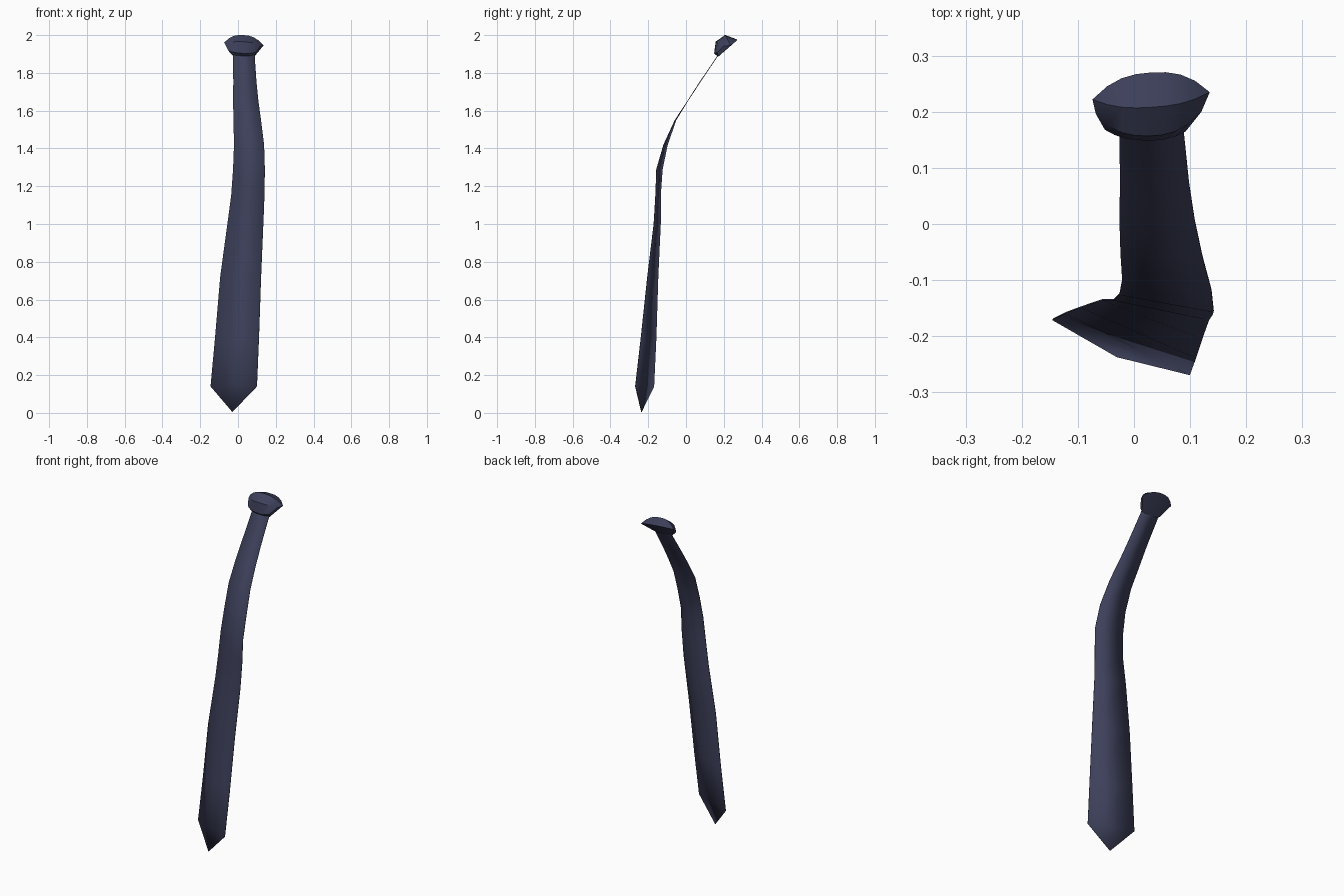
import bpy, bmesh
from mathutils import Vector

if "Cube" in bpy.data.objects:
    bpy.data.objects.remove(bpy.data.objects["Cube"])

navy = bpy.data.materials.new("navy cloth")
navy.diffuse_color = (0.046, 0.051, 0.102, 1)
navy.use_nodes = True
navy.node_tree.nodes["Principled BSDF"].inputs["Base Color"].default_value = navy.diffuse_color


def finish(name, bm, angle):
    bmesh.ops.remove_doubles(bm, verts=bm.verts, dist=0.0005)
    bmesh.ops.recalc_face_normals(bm, faces=bm.faces)
    mesh = bpy.data.meshes.new(name)
    bm.to_mesh(mesh)
    bm.free()
    mesh.materials.append(navy)
    ob = bpy.data.objects.new(name, mesh)
    bpy.context.collection.objects.link(ob)
    bpy.ops.object.select_all(action='DESELECT')
    ob.select_set(True)
    bpy.context.view_layer.objects.active = ob
    bpy.ops.object.shade_smooth_by_angle(angle=angle)
    return ob


# Blade: a thin twisting strip, rows of (z, left x, left y, right x, right y)
rows = [
    (1.91, -0.025, 0.178, 0.088, 0.178),
    (1.88, -0.026, 0.161, 0.089, 0.161),
    (1.75, -0.025, 0.072, 0.098, 0.074),
    (1.65, -0.026, 0.008, 0.108, 0.008),
    (1.55, -0.024, -0.053, 0.122, -0.058),
    (1.42, -0.021, -0.098, 0.138, -0.118),
    (1.29, -0.026, -0.125, 0.142, -0.156),
    (1.15, -0.036, -0.135, 0.140, -0.161),
    (1.00, -0.056, -0.135, 0.134, -0.170),
    (0.72, -0.094, -0.148, 0.122, -0.204),
    (0.40, -0.121, -0.158, 0.111, -0.238),
    (0.14, -0.145, -0.170, 0.100, -0.268),
]
bm = bmesh.new()
pairs = [(bm.verts.new((a, b, z)), bm.verts.new((c, d, z)))
         for z, a, b, c, d in rows]
for (a, b), (c, d) in zip(pairs, pairs[1:]):
    bm.faces.new((a, c, d, b))
tip = bm.verts.new((-0.03, -0.236, 0.005))
bm.faces.new((pairs[-1][0], tip, pairs[-1][1]))
blade = finish("tie_blade", bm, 0.6)
mod = blade.modifiers.new("cloth thickness", 'SOLIDIFY')
mod.thickness = 0.003
mod.offset = 0

# Knot: bulging bands, each (left end, right end, middle y, middle z)
bands = [
    ((-0.028, 0.172, 1.892), (0.088, 0.172, 1.888), 0.170, 1.886),
    ((-0.052, 0.168, 1.918), (0.092, 0.165, 1.908), 0.149, 1.904),
    ((-0.068, 0.196, 1.952), (0.120, 0.200, 1.942), 0.157, 1.965),
    ((-0.074, 0.222, 1.960), (0.135, 0.235, 1.945), 0.208, 2.000),
    ((-0.074, 0.222, 1.960), (0.135, 0.235, 1.945), 0.270, 1.977),
]
bm = bmesh.new()
N = 8
grid = []
for left, right, ym, zm in bands:
    row = []
    for i in range(N + 1):
        t = i / N
        p = Vector(left).lerp(Vector(right), t)
        bulge = 1 - abs(2 * t - 1) ** 2.6
        p.y += (ym - (left[1] + right[1]) / 2) * bulge
        p.z += (zm - (left[2] + right[2]) / 2) * bulge
        row.append(bm.verts.new(p))
    grid.append(row)
for k in range(len(grid)):
    a, b = grid[k], grid[(k + 1) % len(grid)]
    for i in range(N):
        bm.faces.new((a[i], a[i + 1], b[i + 1], b[i]))
# side caps
for i in (0, N):
    bm.faces.new([r[i] for r in grid])
finish("tie_knot", bm, 0.7)
